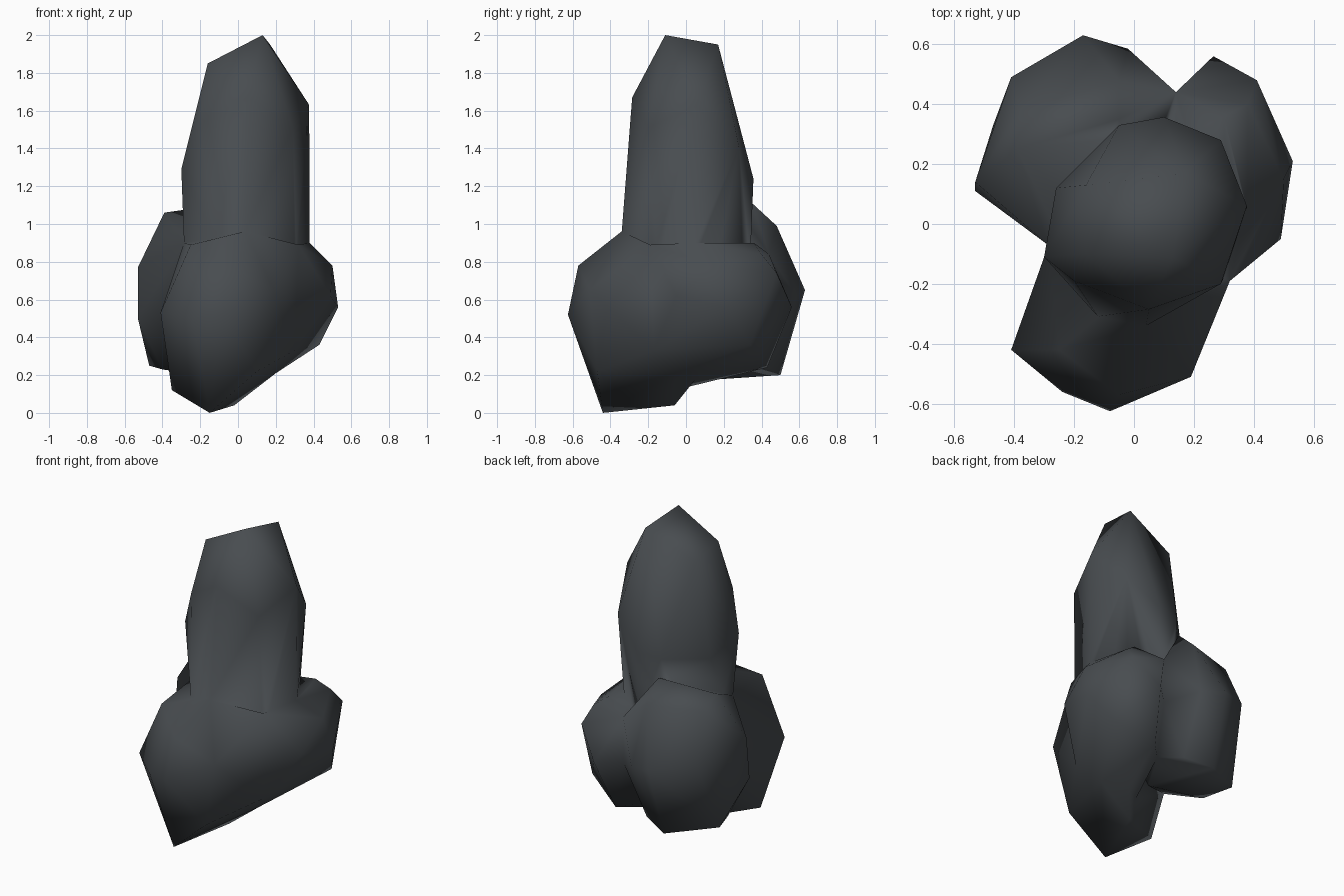
import bpy, bmesh

# One dark slate colour for the whole cluster
slate = bpy.data.materials.new("dark slate")
slate.diffuse_color = (0.065, 0.073, 0.08, 1)


def boulder(name, corners):
    """Faceted convex stone spanned by a few corners, smooth shaded."""
    bm = bmesh.new()
    for c in corners:
        bm.verts.new(c)
    bmesh.ops.convex_hull(bm, input=bm.verts[:])
    loose = [v for v in bm.verts if not v.link_faces]
    bmesh.ops.delete(bm, geom=loose, context='VERTS')
    bmesh.ops.recalc_face_normals(bm, faces=bm.faces[:])
    for f in bm.faces:
        f.smooth = True
    me = bpy.data.meshes.new(name)
    bm.to_mesh(me)
    bm.free()
    me.materials.append(slate)
    ob = bpy.data.objects.new(name, me)
    bpy.context.collection.objects.link(ob)
    return ob


# Seams that neighbouring stones share, so that they grow together
front_right_seam = [(0.32, -0.19, 0.89), (0.30, -0.17, 0.33), (0.20, -0.06, 0.21)]
back_right_seam = [(0.14, 0.44, 0.84), (0.14, 0.44, 0.55), (0.09, 0.32, 0.25)]
left_seam = [(-0.29, -0.07, 0.9), (-0.27, -0.05, 0.3)]
underside = [(0.0, 0.02, 0.14), (0.10, 0.06, 0.19)]

# Tall central stone: crown, shoulder, then sides carried down inside the others
tall = boulder("tall_stone", [
    (0.13, -0.11, 2.0), (0.17, 0.17, 1.95), (-0.16, -0.10, 1.85),
    (-0.16, 0.13, 1.80), (0.05, -0.285, 1.67), (0.377, 0.06, 1.63),
    (-0.20, -0.19, 1.53), (0.29, -0.20, 1.51), (0.29, 0.28, 1.41),
    (-0.30, -0.11, 1.29), (0.10, 0.357, 1.24), (-0.05, 0.33, 1.22),
    (-0.26, 0.12, 1.2), (0.04, -0.34, 0.96), (-0.12, -0.31, 0.92),
    (-0.28, -0.06, 0.7), (0.375, 0.06, 0.85), (0.30, -0.18, 0.8),
    (0.26, 0.25, 0.8), (0.10, 0.34, 0.8), (-0.25, 0.12, 0.6),
    (0.05, 0.1, 0.3)])

# Front stone, reaching the ground
front = boulder("front_stone", [
    (0.04, -0.342, 0.962), (-0.25, -0.42, 0.89), (-0.05, -0.57, 0.78),
    (-0.41, -0.42, 0.53), (-0.24, -0.56, 0.5), (-0.08, -0.625, 0.52),
    (0.19, -0.51, 0.65), (0.10, -0.47, 0.22), (-0.35, -0.26, 0.12),
    (-0.15, -0.44, 0.0), (-0.02, -0.06, 0.04), (0.0, 0.1, 0.5)]
    + front_right_seam + left_seam + underside)

# Back left stone
back = boulder("back_stone", [
    (-0.53, 0.14, 0.77), (-0.53, 0.11, 0.5), (-0.41, 0.49, 0.72),
    (-0.17, 0.63, 0.65), (-0.02, 0.585, 0.62), (-0.05, 0.48, 0.99),
    (-0.39, 0.25, 1.06), (-0.38, 0.38, 0.99), (-0.05, 0.35, 1.11),
    (-0.47, 0.33, 0.25), (-0.40, 0.15, 0.23), (-0.19, 0.50, 0.2),
    (-0.02, 0.43, 0.24), (0.0, 0.13, 0.175), (0.05, 0.0, 0.5)]
    + back_right_seam + left_seam)

# Right stone
right = boulder("right_stone", [
    (0.30, 0.36, 0.9), (0.38, 0.40, 0.84), (0.41, 0.48, 0.74),
    (0.378, 0.05, 0.9), (0.50, 0.15, 0.78), (0.265, 0.56, 0.56),
    (0.53, 0.21, 0.56), (0.49, -0.05, 0.62), (0.43, 0.34, 0.36),
    (0.20, 0.43, 0.24), (0.0, 0.0, 0.5)]
    + front_right_seam + back_right_seam + underside)

# Fuse the stones into one smooth skin
for part in (front, back, right):
    mod = tall.modifiers.new("fuse", 'BOOLEAN')
    mod.operation = 'UNION'
    mod.solver = 'EXACT'
    mod.object = part
bpy.context.view_layer.update()
fused = bpy.data.meshes.new_from_object(
    tall.evaluated_get(bpy.context.evaluated_depsgraph_get()))
tall.modifiers.clear()
bm = bmesh.new()
bm.from_mesh(fused)
bmesh.ops.remove_doubles(bm, verts=bm.verts[:], dist=0.02)
bmesh.ops.triangulate(bm, faces=bm.faces[:])
for f in bm.faces:
    f.smooth = True
    f.material_index = 0
bm.to_mesh(fused)
bm.free()
fused.materials.clear()
fused.materials.append(slate)
tall.data = fused
tall.name = "stone_cluster"
for part in (front, back, right):
    bpy.data.objects.remove(part)
